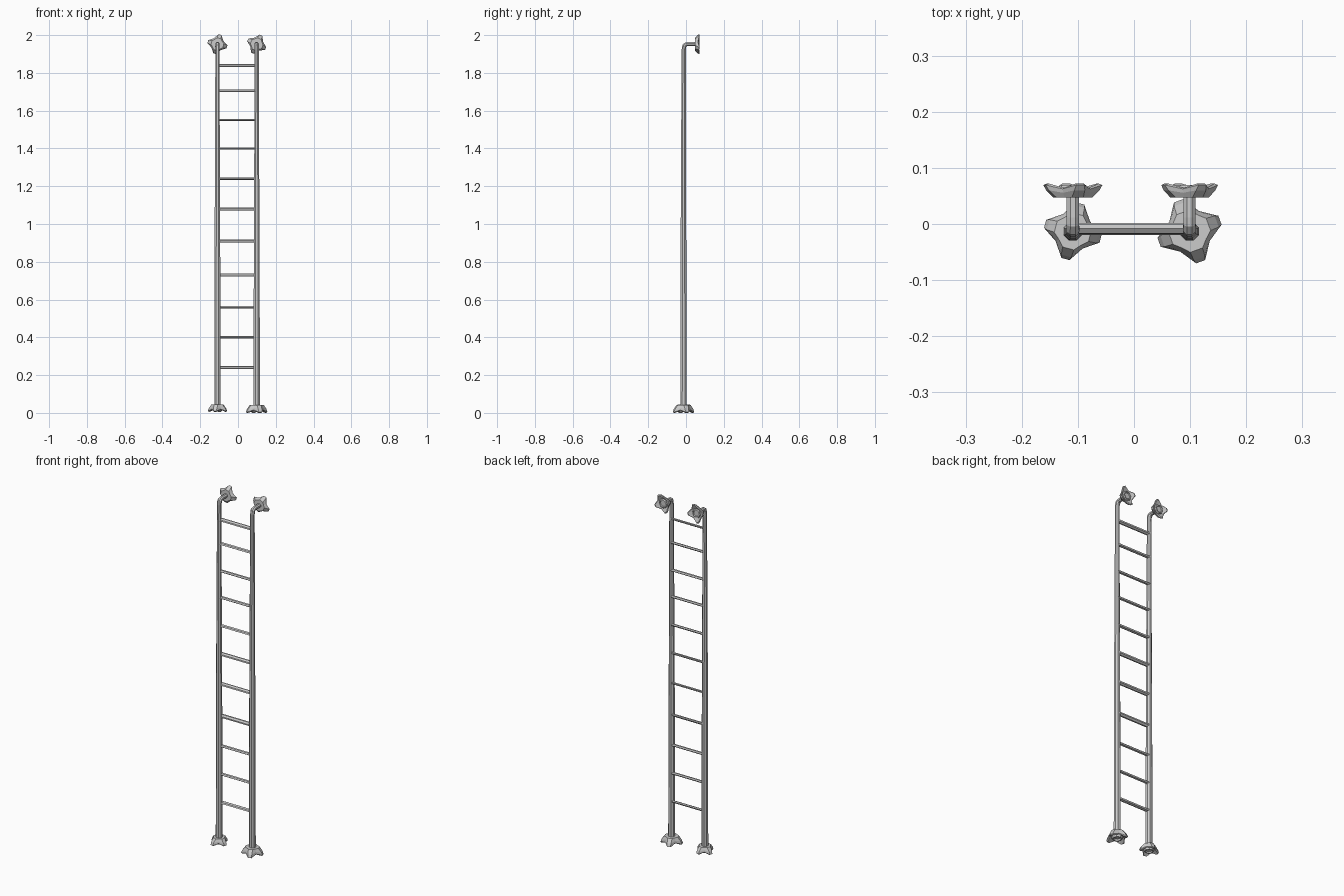
import bpy, math
from mathutils import Vector, Matrix

if "Cube" in bpy.data.objects:
    bpy.data.objects.remove(bpy.data.objects["Cube"])


def make(name, verts, faces, matrix=None):
    me = bpy.data.meshes.new(name)
    me.from_pydata(verts, [], faces)
    if matrix:
        me.transform(matrix)
    ob = bpy.data.objects.new(name, me)
    bpy.context.collection.objects.link(ob)
    return ob


def loft(name, rings, matrix=None):
    """Skin equal rings of points in order and cap both ends."""
    n = len(rings[0])
    verts = [p for r in rings for p in r]
    faces = [(i * n + j, i * n + (j + 1) % n, (i + 1) * n + (j + 1) % n, (i + 1) * n + j)
             for i in range(len(rings) - 1) for j in range(n)]
    last = (len(rings) - 1) * n
    faces += [tuple(range(n))[::-1], tuple(range(last, last + n))]
    return make(name, verts, faces, matrix)


def rail(name, x):
    # (y, z, radius, tilt of the ring from upright to horizontal)
    path = [(-0.013, 0.025, 0.018, 0), (-0.013, 0.5, 0.0175, 0), (-0.0135, 1.03, 0.0155, 0),
            (-0.013, 1.5, 0.0135, 0), (-0.012, 1.925, 0.0118, 0), (-0.009, 1.943, 0.0125, 30),
            (0.000, 1.951, 0.0118, 65), (0.012, 1.952, 0.0118, 90), (0.055, 1.952, 0.0118, 90)]
    rings = []
    for y, z, r, tilt in path:
        rot = Matrix.Rotation(math.radians(-tilt), 3, 'X')
        rings.append([rot @ Vector((r * math.cos(a), r * math.sin(a), 0)) + Vector((x, y, z))
                      for a in [math.tau * (k + 0.5) / 8 for k in range(8)]])
    loft(name, rings)


def foot(name, place, scale, turn):
    """Four-clawed flange: flat plate facing +z, claws reaching down to z = 0."""
    def ring(tip_r, tip_z, half_width, valley_r, valley_z):
        pts = []
        for k in range(4):
            rot = Matrix.Rotation(math.radians(turn + 90 * k), 3, 'Z')
            pts += [rot @ Vector((tip_r, -half_width, tip_z)),
                    rot @ Vector((tip_r, half_width, tip_z)),
                    rot @ Vector((valley_r * 0.707, valley_r * 0.707, valley_z))]
        return pts

    rings = [ring(0.015, 0.012, 0.006, 0.016, 0.012),   # socket floor
             ring(0.017, 0.004, 0.007, 0.018, 0.004),   # socket rim
             ring(0.023, 0.004, 0.009, 0.024, 0.004),
             ring(0.026, 0.014, 0.010, 0.027, 0.018),   # groove
             ring(0.048, 0.000, 0.008, 0.034, 0.012),   # claw tips, inside
             ring(0.055, 0.004, 0.008, 0.038, 0.015),   # claw tips, outside
             ring(0.049, 0.019, 0.010, 0.036, 0.026),
             ring(0.034, 0.040, 0.011, 0.031, 0.040)]   # plate
    loft(name, rings, place @ Matrix.Diagonal((scale, scale, scale, 1)))


# rails with wall elbows, floor feet and wall flanges
for side, x, turn, foot_scale, lift in (("left", -0.109, 75, 0.93, 0.006),
                                        ("right", 0.099, 20, 1.05, 0.0)):
    rail(side + "_rail", x)
    foot(side + "_floor_foot", Matrix.Translation((x, -0.013, lift)), foot_scale, turn)
    # wall flange: plate faces -y, claws reach towards +y
    wall = Matrix.Translation((x, 0.072, 1.952)) @ Matrix.Rotation(math.radians(90), 4, 'X')
    foot(side + "_wall_flange", wall @ Matrix.Diagonal((1.06, 1.06, 0.7, 1)), 0.9, turn * 0.2 + 60)

# rungs: slim hexagonal bars, each rolled a little differently
heights = [0.24, 0.40, 0.56, 0.73, 0.91, 1.08, 1.24, 1.40, 1.55, 1.705, 1.84]
rolls = [20, 8, 5, 50, 35, 40, 15, 5, 0, 12, 35]
for i, (z, roll) in enumerate(zip(heights, rolls)):
    rot = Matrix.Rotation(math.radians(roll), 3, 'X')
    ring = [rot @ Vector((0, 0.011 * math.cos(a), 0.0065 * math.sin(a)))
            for a in [math.tau * k / 6 for k in range(6)]]
    loft("rung_%02d" % (i + 1),
         [[p + Vector((x, -0.009, z)) for p in ring] for x in (-0.107, 0.097)])
